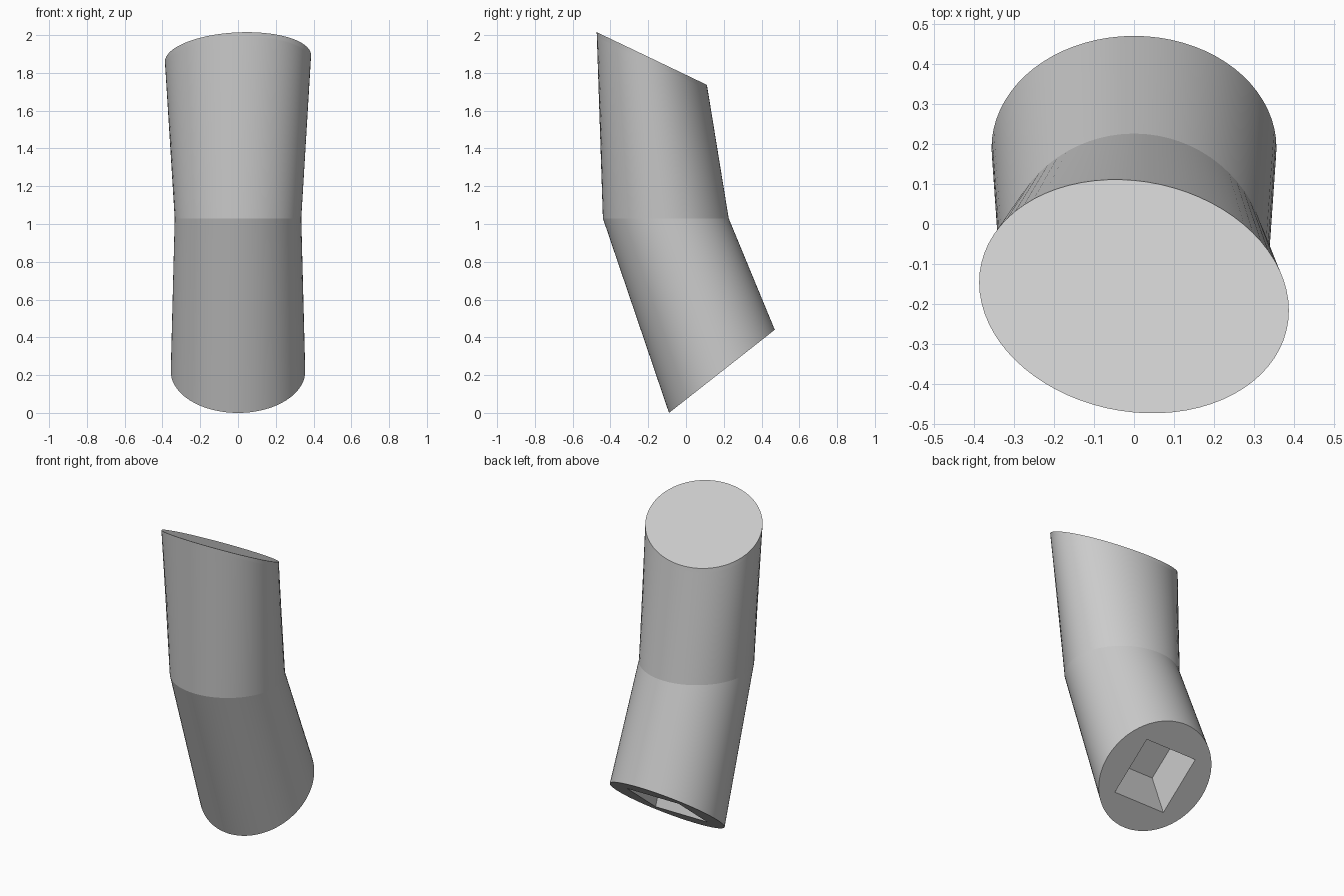
import bpy, bmesh, math
from mathutils import Vector

cube = bpy.data.objects.get("Cube")
if cube:
    bpy.data.objects.remove(cube, do_unlink=True)

# Single grey material
grey = bpy.data.materials.new("plain grey")
grey.use_nodes = True
colour = (0.6, 0.6, 0.6, 1)
grey.diffuse_color = colour
grey.node_tree.nodes["Principled BSDF"].inputs["Base Color"].default_value = colour

SIDES = 72
bm = bmesh.new()


def ring(rx, ry, centre_y, centre_z, slope, skew=0):
    """Ellipse seen from above, lifted onto a plane sloping along y."""
    verts = []
    for i in range(SIDES):
        t = 2 * math.pi * i / SIDES
        y = ry * math.sin(t + skew)
        verts.append(bm.verts.new((rx * math.cos(t), centre_y + y, centre_z + slope * y)))
    return verts


def bridge(low, high):
    n = len(low)
    return [bm.faces.new((low[i], low[(i + 1) % n], high[(i + 1) % n], high[i]))
            for i in range(n)]


def loop_edges(verts):
    n = len(verts)
    return [bm.edges.get((verts[i], verts[(i + 1) % n])) for i in range(n)]


# Bent tube walls: slanted foot, level bend, slanted skewed head
foot = ring(0.356, 0.28, 0.19, 0.22, 0.786)
bend = ring(0.335, 0.333, -0.107, 1.03, 0)
head = ring(0.387, 0.292, -0.181, 1.876, -0.478, -0.12)
bridge(foot, bend)
bridge(bend, head)
for e in loop_edges(bend):
    e.smooth = False

# Square socket sunk into the foot along the lower axis
along = Vector((0, 0.786, 0.618))
mouth, floor = [], []
for a, b in ((1, 1), (-1, 1), (-1, -1), (1, -1)):
    p = Vector((0, 0.19, 0.22)) + 0.183 * (Vector((a, 0, 0)) + along * b)
    mouth.append(bm.verts.new(p))
    floor.append(bm.verts.new(p + Vector((0, -0.1, 0.275))))
bridge(mouth, floor)
bm.faces.new(floor)
bmesh.ops.triangle_fill(bm, use_beauty=True, edges=loop_edges(foot) + loop_edges(mouth))

# Flat head cap with a rounded rim
bm.faces.new(head)
bmesh.ops.bevel(bm, geom=loop_edges(head), offset=0.046, offset_type='WIDTH',
                segments=7, profile=0.5, affect='EDGES', clamp_overlap=False)
bmesh.ops.recalc_face_normals(bm, faces=bm.faces[:])

mesh = bpy.data.meshes.new("bent_handle")
bm.to_mesh(mesh)
bm.free()
mesh.materials.append(grey)
handle = bpy.data.objects.new("bent_handle", mesh)
bpy.context.collection.objects.link(handle)

bpy.ops.object.select_all(action='DESELECT')
handle.select_set(True)
bpy.context.view_layer.objects.active = handle
bpy.ops.object.shade_smooth_by_angle(angle=math.radians(35))
